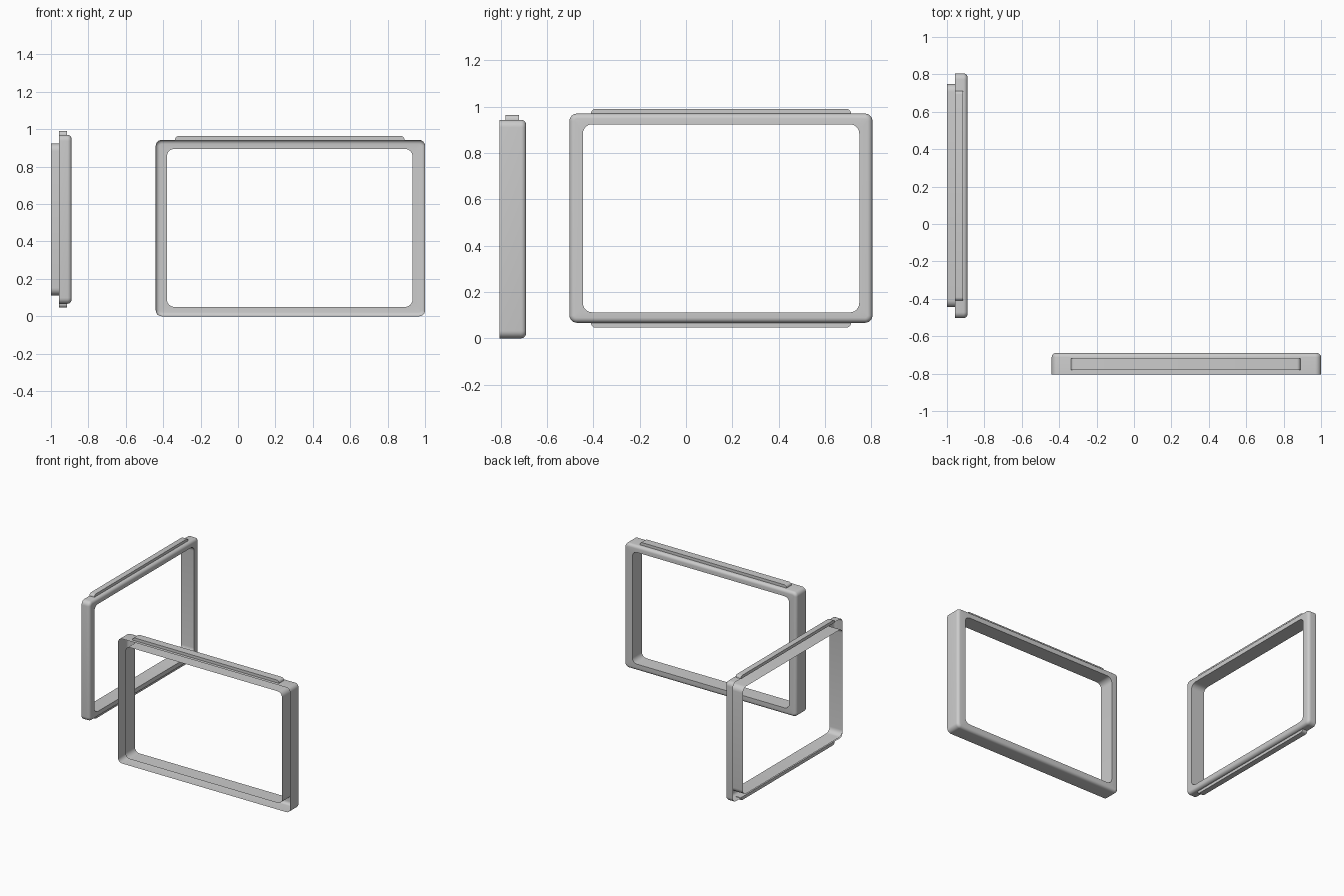
import bpy, bmesh
from math import sin, cos, pi

if "Cube" in bpy.data.objects:
    bpy.data.objects.remove(bpy.data.objects["Cube"])

SEG = 6


def rounded_rect(box, r):
    """Corner-rounded outline of (u0, v0, u1, v1)."""
    u0, v0, u1, v1 = box
    corners = [(u1 - r, v1 - r), (u0 + r, v1 - r), (u0 + r, v0 + r), (u1 - r, v0 + r)]
    pts = []
    for k, (cu, cv) in enumerate(corners):
        for i in range(SEG + 1):
            a = pi / 2 * (k + i / SEG)
            pts.append((cu + r * cos(a), cv + r * sin(a)))
    return pts


def finish(bm, name):
    bmesh.ops.recalc_face_normals(bm, faces=bm.faces)
    mesh = bpy.data.meshes.new(name)
    bm.to_mesh(mesh)
    bm.free()
    ob = bpy.data.objects.new(name, mesh)
    bpy.context.collection.objects.link(ob)
    bpy.context.view_layer.objects.active = ob
    for o in bpy.context.selected_objects:
        o.select_set(False)
    ob.select_set(True)
    bpy.ops.object.shade_smooth_by_angle(angle=0.6)
    return ob


def loft(name, rings, place, caps=False):
    """Skin a list of (outline, depth) rings."""
    bm = bmesh.new()
    loops = [[bm.verts.new(place(u, v, w)) for u, v in pts] for pts, w in rings]
    for a, b in zip(loops, loops[1:]):
        n = len(a)
        for i in range(n):
            j = (i + 1) % n
            bm.faces.new((a[i], a[j], b[j], b[i]))
    if caps:
        bm.faces.new(loops[0])
        bm.faces.new(loops[-1])
    return finish(bm, name)


def hollow_frame(name, outer, inner, w_rim, w_face, w_sleeve, place, r=0.032, f=0.022):
    """Open-backed shell: outer wall, rounded edge, flat face, inner sleeve."""
    rings = [(rounded_rect(outer, r), w_rim)]
    for i in range(6):
        a = pi / 2 * i / 5
        d = f * (1 - cos(a))
        box = (outer[0] + d, outer[1] + d, outer[2] - d, outer[3] - d)
        rings.append((rounded_rect(box, r - d), w_face - f + f * sin(a)))
    rings.append((rounded_rect(inner, 0.04), w_face))
    rings.append((rounded_rect(inner, 0.04), w_sleeve))
    return loft(name, rings, place)


def rib(name, u0, u1, v_base, v_tip, w0, w1, place):
    """Long raised strip with rounded outer ends."""
    h = v_tip - v_base
    r = abs(h) * 0.8
    s = 1 if h > 0 else -1
    pts = [(u0, v_base), (u1, v_base)]
    pts += [(u1 - r + r * cos(pi / 2 * i / 5), v_tip - s * r + s * r * sin(pi / 2 * i / 5)) for i in range(6)]
    pts += [(u0 + r - r * sin(pi / 2 * i / 5), v_tip - s * r + s * r * cos(pi / 2 * i / 5)) for i in range(6)]
    return loft(name, [(pts, w0), (pts, w1)], place, caps=True)


def along_x(u, v, w):
    return (u, w, v)


def along_y(u, v, w):
    return (w, u, v)


# Front frame, deep shell with its face towards +y
hollow_frame("front_frame", (-0.44, 0, 1.0, 0.943), (-0.38, 0.05, 0.933, 0.895),
             -0.805, -0.69, -0.805, along_x)
rib("front_frame_top_rib", -0.337, 0.89, 0.94, 0.964, -0.78, -0.72, along_x)

# Side frame, shallow shell with its face towards +x and a longer sleeve
hollow_frame("side_frame", (-0.503, 0.067, 0.805, 0.97), (-0.445, 0.112, 0.748, 0.924),
             -0.957, -0.89, -1.0, along_y)
rib("side_frame_top_rib", -0.41, 0.712, 0.967, 0.99, -0.957, -0.915, along_y)
rib("side_frame_bottom_rib", -0.41, 0.712, 0.07, 0.046, -0.957, -0.915, along_y)
